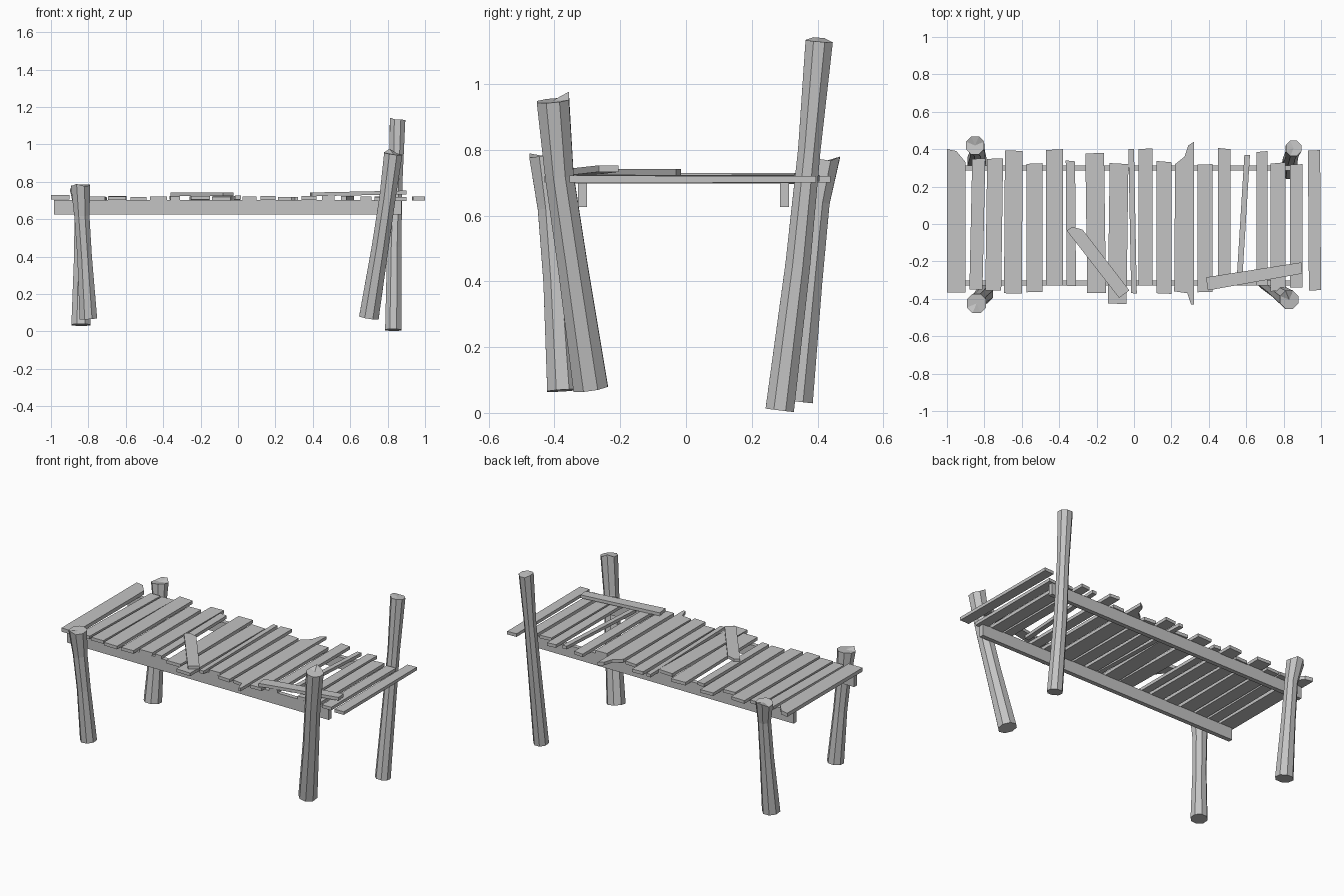
import bpy, bmesh, math, random
from mathutils import Vector

random.seed(4)
cube = bpy.data.objects.get("Cube")
if cube:
    bpy.data.objects.remove(cube, do_unlink=True)

wood = bpy.data.materials.new("weathered_grey_wood")
wood.use_nodes = True
GREY = (0.55, 0.55, 0.55, 1)
wood.diffuse_color = GREY
wood.node_tree.nodes["Principled BSDF"].inputs["Base Color"].default_value = GREY


def finish(name, bm):
    bmesh.ops.recalc_face_normals(bm, faces=bm.faces)
    mesh = bpy.data.meshes.new(name)
    bm.to_mesh(mesh)
    bm.free()
    mesh.materials.append(wood)
    obj = bpy.data.objects.new(name, mesh)
    bpy.context.collection.objects.link(obj)
    return obj


def slab(name, outline, top, thick):
    """Board from a plan outline; top(x, y) gives the upper surface height."""
    bm = bmesh.new()
    upper = [bm.verts.new((x, y, top(x, y))) for x, y in outline]
    lower = [bm.verts.new((x, y, top(x, y) - thick)) for x, y in outline]
    bm.faces.new(upper)
    bm.faces.new(lower[::-1])
    n = len(outline)
    for i in range(n):
        j = (i + 1) % n
        bm.faces.new((upper[i], lower[i], lower[j], upper[j]))
    return finish(name, bm)


def post(name, path, radii, chip_angle, chip, sides=8):
    """Bent round log with a splintered top."""
    bm = bmesh.new()
    path = [Vector(p) for p in path]
    rings = []
    for i, (p, r) in enumerate(zip(path, radii)):
        axis = (path[min(i + 1, len(path) - 1)] - path[max(i - 1, 0)]).normalized()
        u = Vector((0, 1, 0)).cross(axis).normalized()
        v = axis.cross(u)
        ring = []
        for k in range(sides):
            a = math.tau * (k + 0.5) / sides
            ring.append(bm.verts.new(p + r * (u * math.cos(a) + v * math.sin(a))))
        rings.append(ring)
    for low, high in zip(rings, rings[1:]):
        for k in range(sides):
            j = (k + 1) % sides
            bm.faces.new((low[k], low[j], high[j], high[k]))
    bm.faces.new(rings[0][::-1])
    # Fan cap, with the rim lifted on the splintered side
    centre = bm.verts.new(path[-1])
    for k in range(sides):
        bm.faces.new((rings[-1][k], rings[-1][(k + 1) % sides], centre))
        a = math.tau * (k + 0.5) / sides
        if math.cos(a - math.radians(chip_angle)) > 0.8:
            rings[-1][k].co.z += chip
    return finish(name, bm)


# Leaning corner posts
post("front_left_post",
     [(0.70, -0.29, 0.075), (0.76, -0.345, 0.45), (0.80, -0.385, 0.72), (0.83, -0.405, 0.95)],
     [0.057, 0.049, 0.047, 0.053], 110, 0.02)
post("back_left_post",
     [(0.83, 0.285, 0.008), (0.835, 0.34, 0.45), (0.845, 0.375, 0.8), (0.853, 0.405, 1.13)],
     [0.047, 0.041, 0.037, 0.045], 180, 0.01)
post("front_right_post",
     [(-0.80, -0.375, 0.068), (-0.82, -0.395, 0.4), (-0.835, -0.41, 0.62), (-0.842, -0.425, 0.78)],
     [0.051, 0.042, 0.044, 0.056], 250, 0.015)
post("back_right_post",
     [(-0.84, 0.335, 0.035), (-0.837, 0.375, 0.4), (-0.837, 0.40, 0.64), (-0.85, 0.42, 0.765)],
     [0.055, 0.043, 0.04, 0.053], 90, 0.02)

# Two long beams under the deck
for name, y in (("front_beam", -0.315), ("back_beam", 0.30)):
    w = 0.014
    slab(name, [(-0.985, y - w), (0.875, y - w), (0.875, y + w), (-0.985, y + w)],
         lambda x, y: 0.702, 0.076)

# Deck planks: left x, right x, front y, back y, sideways shift of the back end
PLANKS = [
    (-0.88, -0.81, -0.35, 0.35, 0.015), (-0.795, -0.71, -0.355, 0.35, 0.01),
    (-0.695, -0.60, -0.37, 0.39, 0.005), (-0.575, -0.49, -0.365, 0.325, 0),
    (-0.47, -0.38, -0.33, 0.40, 0), (-0.36, -0.31, -0.33, 0.335, -0.005),
    (-0.25, -0.15, -0.37, 0.38, -0.01), (-0.14, -0.04, -0.425, 0.32, 0.01),
    (-0.015, 0.015, -0.37, 0.40, -0.015), (0.025, 0.10, -0.33, 0.405, 0),
    (0.12, 0.20, -0.37, 0.33, 0), (0.34, 0.42, -0.365, 0.32, 0),
    (0.45, 0.515, -0.33, 0.40, 0), (0.55, 0.58, -0.28, 0.37, 0.04),
    (0.655, 0.715, -0.33, 0.39, 0), (0.73, 0.81, -0.36, 0.33, 0),
    (0.835, 0.90, -0.34, 0.32, 0), (0.935, 1.0, -0.355, 0.395, -0.005),
]
for i, (x0, x1, y0, y1, shift) in enumerate(PLANKS):
    rise = random.uniform(0, 0.006)
    tilt = random.uniform(-0.008, 0.008)
    ragged = random.uniform(-0.008, 0.008)
    slab("deck_plank_%d" % (i + 1),
         [(x0, y0), (x1, y0 - ragged / 2), (x1 + shift, y1), (x0 + shift, y1 + ragged)],
         lambda x, y: 0.718 + rise + tilt * y, 0.02)

# Broken planks with snapped ends
slab("broken_end_plank",
     [(-1, -0.365), (-0.90, -0.365), (-0.90, 0.33), (-0.95, 0.39), (-1, 0.40)],
     lambda x, y: 0.73, 0.024)
slab("split_plank",
     [(0.215, -0.36), (0.285, -0.37), (0.305, -0.43), (0.32, -0.43), (0.32, 0.44),
      (0.29, 0.42), (0.27, 0.36), (0.22, 0.32)],
     lambda x, y: 0.72, 0.02)

# Loose boards lying on the deck
slab("loose_short_board",
     [(-0.36, -0.035), (-0.33, -0.015), (-0.275, -0.03), (-0.025, -0.355), (-0.08, -0.395)],
     lambda x, y: 0.742, 0.018)
slab("loose_long_board",
     [(0.395, -0.355), (0.90, -0.265), (0.895, -0.205), (0.385, -0.285)],
     lambda x, y: 0.743 + 0.02 * (x - 0.4), 0.02)
